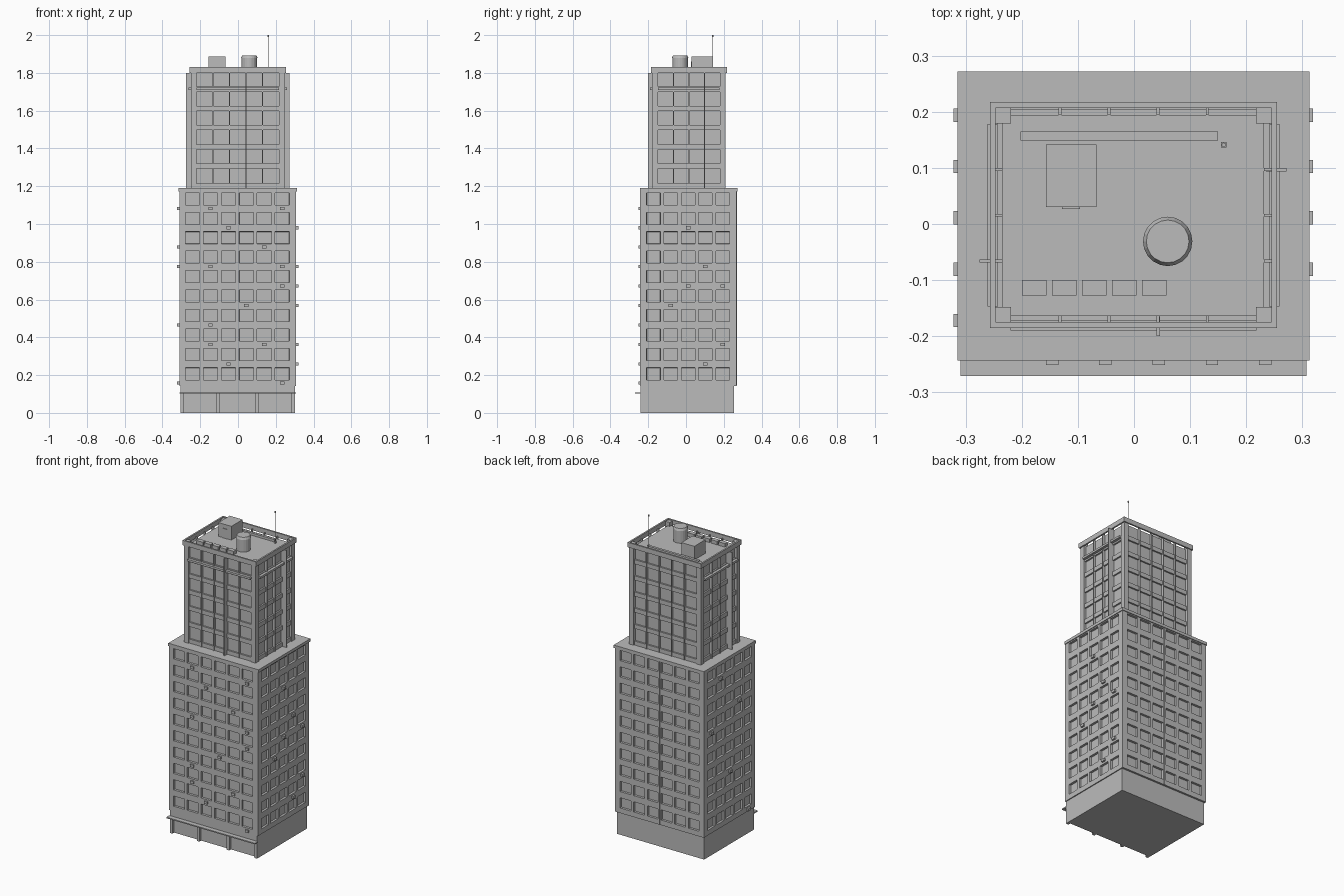
import bpy, bmesh
from mathutils import Vector

if "Cube" in bpy.data.objects:
    bpy.data.objects.remove(bpy.data.objects["Cube"])

grey = bpy.data.materials.new("concrete grey")
grey.use_nodes = True
COLOUR = (0.5, 0.5, 0.5, 1)
grey.diffuse_color = COLOUR
grey.node_tree.nodes["Principled BSDF"].inputs["Base Color"].default_value = COLOUR


def add_object(name, bm):
    mesh = bpy.data.meshes.new(name)
    bm.to_mesh(mesh)
    bm.free()
    mesh.materials.append(grey)
    obj = bpy.data.objects.new(name, mesh)
    bpy.context.collection.objects.link(obj)
    return obj


def add_box(bm, x, y, z):
    """Box from (low, high) pairs on each axis."""
    verts = bmesh.ops.create_cube(bm, size=1)["verts"]
    for v in verts:
        v.co = Vector([(a + b) / 2 + c * (b - a) for (a, b), c in zip((x, y, z), v.co)])


def boxes(name, items):
    bm = bmesh.new()
    for item in items:
        add_box(bm, *item)
    return add_object(name, bm)


def around(c, w):
    return (c - w / 2, c + w / 2)


def spaced(first, step, count):
    return [first + i * step for i in range(count)]


def cylinder(name, x, y, z0, z1, r0, r1, sides):
    bm = bmesh.new()
    bmesh.ops.create_cone(bm, cap_ends=True, segments=sides, radius1=r0, radius2=r1, depth=z1 - z0)
    bmesh.ops.translate(bm, vec=(x, y, (z0 + z1) / 2), verts=bm.verts)
    return add_object(name, bm)


def ring(name, x, y, z, t):
    """Rectangular frame of wall thickness t."""
    return boxes(name, [
        (x, (y[0], y[0] + t), z), (x, (y[1] - t, y[1]), z),
        ((x[0], x[0] + t), (y[0] + t, y[1] - t), z),
        ((x[1] - t, x[1]), (y[0] + t, y[1] - t), z)])


# Lower block with recessed windows
BX, BY = (-0.311, 0.308), (-0.243, 0.267)
cols_x = spaced(-0.241, 0.095, 6)
cols_y = spaced(-0.172, 0.0915, 5)
rows = spaced(0.207, 0.1029, 10)
W_X, W_Y, W_Z = 0.075, 0.072, 0.064

bm = bmesh.new()
add_box(bm, BX, BY, (0.143, 1.175))
for axis, centres, width in ((0, cols_x, W_X), (1, cols_y, W_Y), (2, rows, W_Z)):
    normal = [0, 0, 0]
    normal[axis] = 1
    for c in centres:
        for edge in around(c, width):
            point = [n * edge for n in normal]
            bmesh.ops.bisect_plane(bm, geom=bm.verts[:] + bm.edges[:] + bm.faces[:],
                                   plane_co=point, plane_no=normal)


def inside(value, centres):
    return any(abs(value - c) < 0.01 for c in centres)


def is_window(face):
    c = face.calc_center_median()
    if abs(face.normal.z) > 0.5 or not inside(c.z, rows):
        return False
    return inside(c.x, cols_x) if abs(face.normal.y) > 0.5 else inside(c.y, cols_y)


bm.normal_update()
bmesh.ops.inset_individual(bm, faces=[f for f in bm.faces if is_window(f)],
                           thickness=0.0005, depth=-0.014)
add_object("lower_block", bm)
boxes("lower_roof_ledge", [((-0.315, 0.313), (-0.243, 0.272), (1.172, 1.19))])
boxes("back_drainpipe", [(around(-0.003, 0.006), (0.265, 0.271), (0.145, 1.175))])

# Ground floor: solid base, shop front piers, fascia and canopy
boxes("ground_floor", [((-0.305, 0.302), (-0.225, 0.255), (0, 0.145))])
boxes("shop_front_piers", [(around(x, 0.018), (-0.242, -0.22), (0, 0.11))
                           for x in (-0.296, -0.108, 0.1, 0.293)])
boxes("shop_fascia", [((-0.305, 0.302), (-0.242, -0.22), (0.105, 0.145))])
boxes("canopy", [((-0.309, 0.307), (-0.271, -0.24), (0.102, 0.109))])

# Air conditioners: (column, row) under the windows of three sides
front_units = ((1, 9), (5, 9), (2, 8), (4, 7), (1, 6), (5, 6), (5, 5), (3, 4),
               (1, 3), (1, 2), (4, 2), (2, 1), (5, 0))
right_units = ((2, 8), (3, 6), (2, 5), (4, 5), (1, 4), (4, 2), (3, 1))
left_units = ((3, 9), (1, 7), (4, 6), (2, 3), (0, 0))
units = [(around(cols_x[c], 0.022), (-0.251, -0.235), around(rows[r] - 0.05, 0.016))
         for c, r in front_units]
for side, spots in (((0.3, 0.319), right_units), ((-0.322, -0.3), left_units)):
    units += [(side, around(cols_y[c], 0.024), around(rows[r] - 0.05, 0.016)) for c, r in spots]
boxes("air_conditioners", units)

# Tower: recessed core, corner piers, mullions and floor bands
TX, TY = (-0.25, 0.248), (-0.179, 0.21)
Z0, Z1 = 1.185, 1.80
PIER, BAND, CORE = 0.031, 0.006, 0.016


def shrink(pair, d):
    return (pair[0] + d, pair[1] - d)


boxes("tower_core", [(shrink(TX, CORE), shrink(TY, CORE), (Z0, Z1))])
boxes("tower_corner_piers", [(x, y, (Z0, 1.825))
                             for x in ((TX[0], TX[0] + PIER), (TX[1] - PIER, TX[1]))
                             for y in ((TY[0], TY[0] + PIER), (TY[1] - PIER, TY[1]))])

mullions = []
for x in spaced(-0.132, 0.0875, 4):
    for y in (TY[0], TY[1] - CORE):
        mullions.append((around(x, 0.005), (y, y + CORE), (Z0, 1.81)))
for y in spaced(-0.066, 0.0815, 3):
    for x in (TX[0], TX[1] - CORE):
        mullions.append(((x, x + CORE), around(y, 0.005), (Z0, 1.81)))
boxes("tower_mullions", mullions)

bands = []
for z in [1.202] + spaced(1.307, 0.1016, 5):
    zz = around(z, 0.027)
    for a in (TY[0] + BAND, TY[1] - CORE - 0.002):
        bands.append((shrink(TX, 0.01), (a, a + 0.012), zz))
    for a in (TX[0] + BAND, TX[1] - CORE - 0.002):
        bands.append(((a, a + 0.012), shrink(TY, 0.01), zz))
boxes("tower_floor_bands", bands)

# Cap rail, held clear of the core, and thin ledges below it
ring("tower_cap_rail", (-0.257, 0.255), (-0.185, 0.217), (1.80, 1.83), 0.01)
ledge_z = (1.71, 1.723)
boxes("tower_ledges", [((-0.22, 0.218), (-0.19, -0.17), ledge_z),
                       ((-0.261, -0.24), (-0.147, 0.178), ledge_z),
                       ((0.238, 0.259), (-0.147, 0.178), ledge_z)])
boxes("tower_fins", [(around(0.043, 0.006), (-0.2, -0.165), (Z0, 1.8)),
                     ((-0.275, -0.235), around(-0.066, 0.006), (Z0, 1.8)),
                     ((0.235, 0.272), around(0.097, 0.006), (Z0, 1.8))])

# Roof equipment
boxes("stair_house", [((-0.157, -0.067), (0.03, 0.142), (1.795, 1.886))])
boxes("stair_house_door", [((-0.128, -0.096), (0.027, 0.032), (1.8, 1.86))])
boxes("roof_duct", [((-0.202, 0.15), (0.149, 0.165), (1.795, 1.815))])
boxes("roof_vents", [((x, x + 0.044), (-0.127, -0.1), (1.795, 1.822))
                     for x in spaced(-0.2, 0.0535, 5)])
tank = (0.06, -0.031)
cylinder("water_tank", *tank, 1.795, 1.88, 0.041, 0.041, 20)
cylinder("water_tank_lid", *tank, 1.878, 1.892, 0.044, 0.038, 20)
boxes("mast_base", [(around(0.16, 0.01), around(0.141, 0.01), (1.795, 1.81))])
cylinder("mast", 0.16, 0.141, 1.8, 1.995, 0.002, 0.002, 8)
cylinder("mast_tip", 0.16, 0.141, 1.99, 2.0, 0.004, 0.004, 8)
